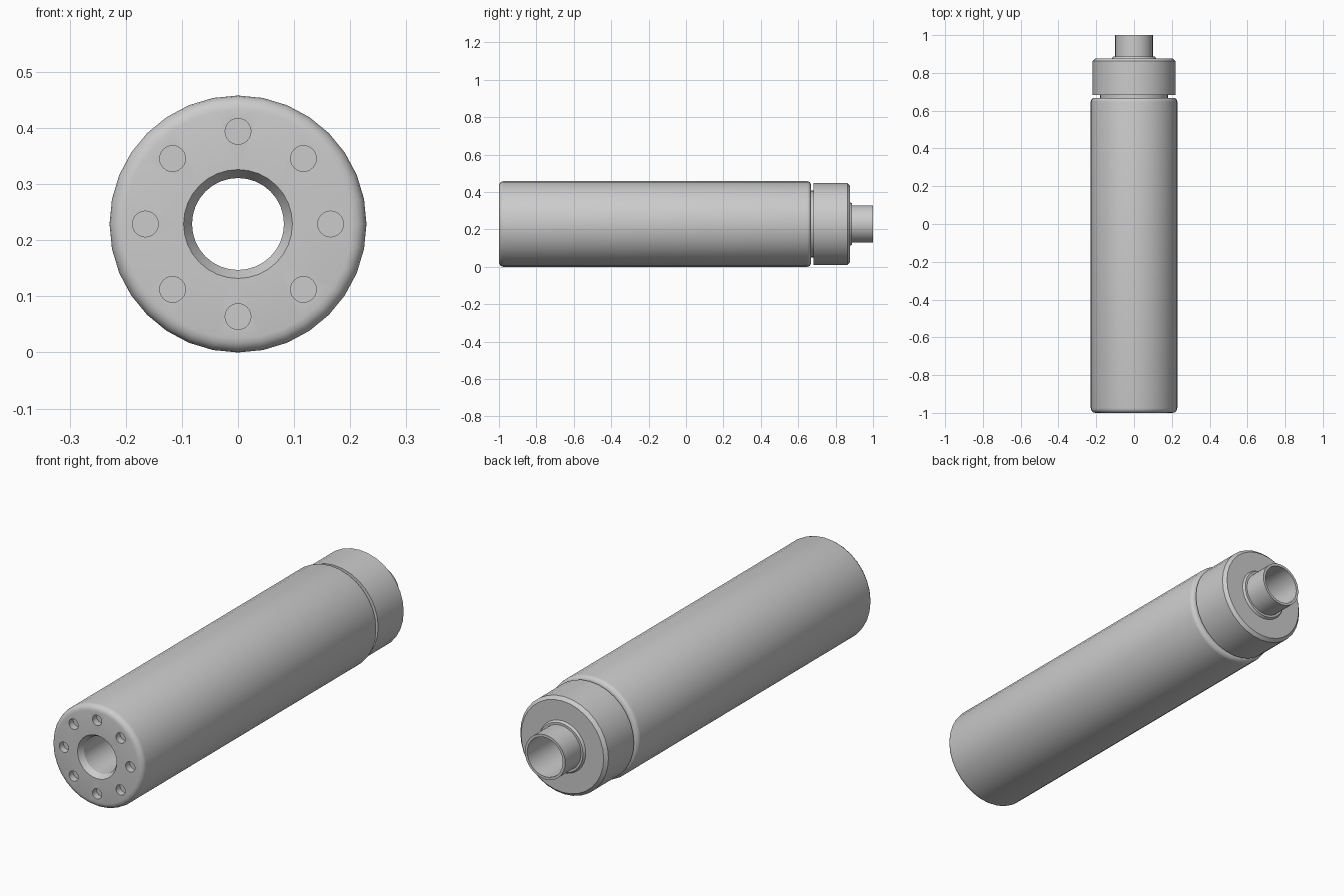
import bpy, bmesh, math
from mathutils import Matrix, Vector

if "Cube" in bpy.data.objects:
    bpy.data.objects.remove(bpy.data.objects["Cube"])

SIDES = 32
AXIS_Z = 0.229


def make_object(name, bm):
    mesh = bpy.data.meshes.new(name)
    bmesh.ops.recalc_face_normals(bm, faces=bm.faces)
    bm.to_mesh(mesh)
    bm.free()
    obj = bpy.data.objects.new(name, mesh)
    bpy.context.collection.objects.link(obj)
    return obj


def lathe(name, profile):
    """Turn a closed (radius, y) profile around the long axis."""
    bm = bmesh.new()
    rings = []
    for i in range(SIDES):
        a = 2 * math.pi * i / SIDES
        rings.append([bm.verts.new((r * math.sin(a), y, AXIS_Z + r * math.cos(a)))
                      for r, y in profile])
    n = len(profile)
    for i in range(SIDES):
        a, b = rings[i], rings[(i + 1) % SIDES]
        for j in range(n):
            k = (j + 1) % n
            bm.faces.new((a[j], a[k], b[k], b[j]))
    return make_object(name, bm)


def fillet(cr, cy, rad, start, end, steps=4):
    """Rounded corner as (radius, y) points."""
    return [(cr + rad * math.cos(math.radians(t)), cy + rad * math.sin(math.radians(t)))
            for t in (start + (end - start) * i / steps for i in range(steps + 1))]


# long body, groove, end collar and stub pipe, with the bore through all
profile = [(0.097, -1.0)]
profile += fillet(0.204, -0.975, 0.025, -90, 0)
profile += fillet(0.209, 0.648, 0.020, 0, 90)
profile += [(0.18, 0.668), (0.18, 0.682),
            (0.219, 0.682), (0.219, 0.863), (0.205, 0.877),
            (0.116, 0.877), (0.110, 0.888), (0.10, 0.888),
            (0.10, 1.0), (0.088, 1.0), (0.088, 0.70),
            (0.082, 0.70), (0.082, -0.975)]
tube = lathe("cylinder_body", profile)

# ring of eight blind holes in the front face
bm = bmesh.new()
for i in range(8):
    a = math.pi * i / 4
    pos = Vector((0.165 * math.sin(a), -1.0, AXIS_Z + 0.165 * math.cos(a)))
    bmesh.ops.create_cone(bm, cap_ends=True, segments=24, radius1=0.023, radius2=0.023,
                          depth=0.06,
                          matrix=Matrix.Translation(pos) @ Matrix.Rotation(math.pi / 2, 4, 'X'))
cutter = make_object("front_hole_cutter", bm)
cutter.hide_render = True

mod = tube.modifiers.new("front_holes", 'BOOLEAN')
mod.operation = 'DIFFERENCE'
mod.solver = 'EXACT'
mod.object = cutter
bpy.context.view_layer.objects.active = tube
tube.select_set(True)
bpy.ops.object.modifier_apply(modifier=mod.name)
bpy.data.objects.remove(cutter)

bpy.ops.object.shade_smooth_by_angle(angle=math.radians(30))
